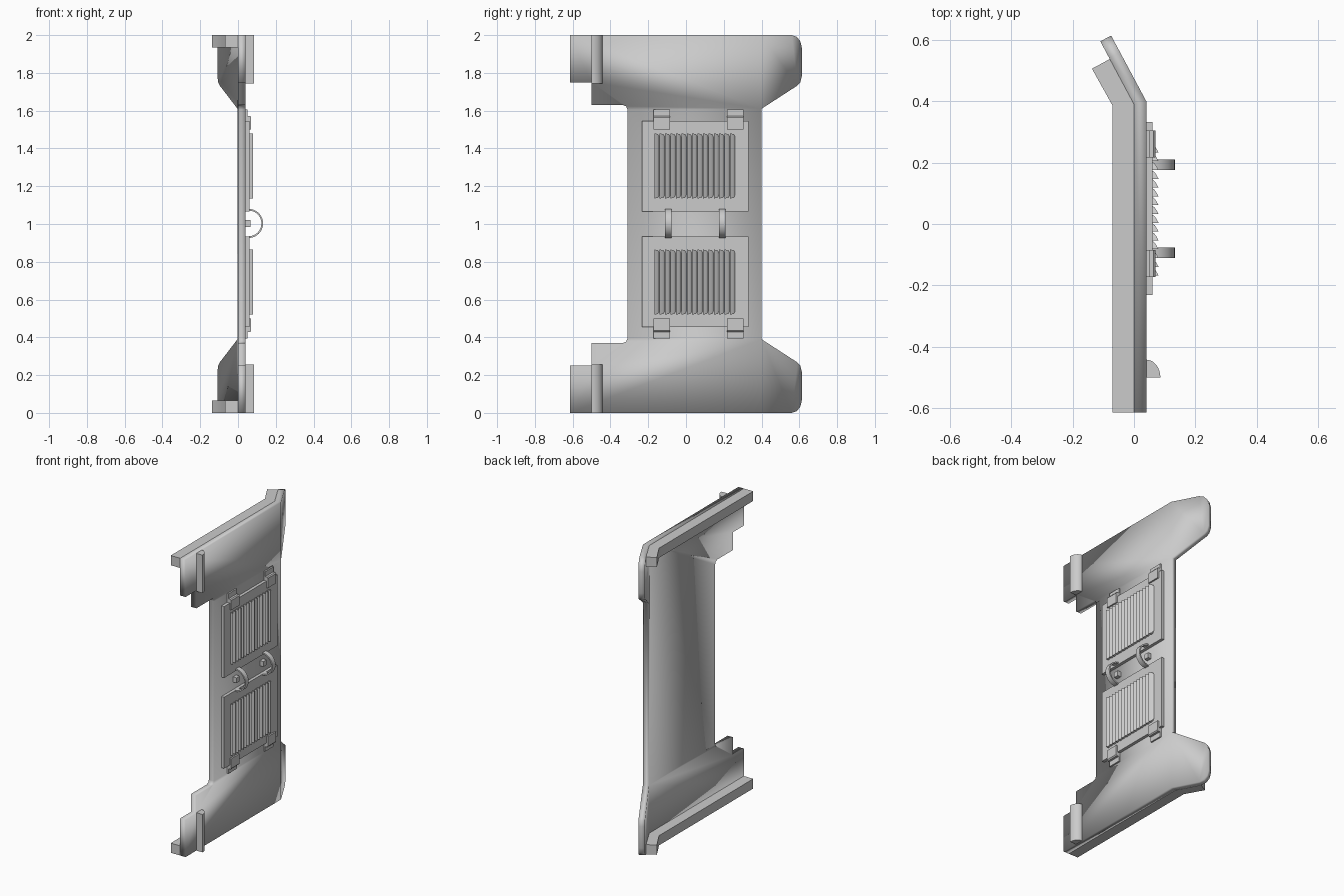
import bpy, bmesh
from math import sin, cos, pi, radians

cube = bpy.data.objects.get("Cube")
if cube:
    bpy.data.objects.remove(cube, do_unlink=True)

grey = bpy.data.materials.new("light_grey")
grey.use_nodes = True
grey.diffuse_color = (0.6, 0.6, 0.6, 1)
grey.node_tree.nodes["Principled BSDF"].inputs["Base Color"].default_value = (0.6, 0.6, 0.6, 1)


def finish(name, bm, fix_normals=True):
    bmesh.ops.remove_doubles(bm, verts=bm.verts, dist=0.0001)
    if fix_normals:
        bmesh.ops.recalc_face_normals(bm, faces=bm.faces)
    mesh = bpy.data.meshes.new(name)
    bm.to_mesh(mesh)
    bm.free()
    mesh.materials.append(grey)
    obj = bpy.data.objects.new(name, mesh)
    bpy.context.collection.objects.link(obj)
    return obj


def prism(name, points, axis, low, high):
    """Extrude a 2D profile along the named axis."""
    place = {"x": lambda a, b, t: (t, a, b),
             "y": lambda a, b, t: (a, t, b),
             "z": lambda a, b, t: (a, b, t)}[axis]
    bm = bmesh.new()
    ends = [[bm.verts.new(place(a, b, t)) for a, b in points] for t in (low, high)]
    bm.faces.new(ends[0])
    bm.faces.new(ends[1])
    for i in range(len(points)):
        j = (i + 1) % len(points)
        bm.faces.new((ends[0][i], ends[0][j], ends[1][j], ends[1][i]))
    return finish(name, bm)


def box(name, x, y, z):
    return prism(name, [(x[0], y[0]), (x[1], y[0]), (x[1], y[1]), (x[0], y[1])], "z", *z)


def flip(points):
    """Mirror a (something, z) outline about mid height."""
    return [(a, 2 - z) for a, z in reversed(points)]


FACE = 0.04          # outer surface of the plate
BEND = 0.4           # where the rear wings start to fold inward
SLOPE = 0.535

# Main plate with folded rear wings, drawn as a sheet and thickened
half = [(BEND, 1.61), (BEND, 2), (-0.615, 2), (-0.615, 1.75), (-0.5, 1.75), (-0.5, 1.63),
        (-0.335, 1.63), (-0.317, 1.623), (-0.31, 1.605)]
wing = [(BEND, 1.61), (0.59, 1.733), (0.605, 1.75), (0.614, 1.785), (0.614, 1.93),
        (0.606, 1.965), (0.588, 1.99), (0.56, 2), (BEND, 2)]
bm = bmesh.new()
for outline in (half + flip(half), wing, flip(wing)):
    bm.faces.new([bm.verts.new((FACE - SLOPE * max(0, y - BEND), y, z)) for y, z in outline])
plate = finish("main_plate", bm, False)
thick = plate.modifiers.new("thickness", "SOLIDIFY")
thick.thickness = 0.04
thick.offset = -1
thick.use_even_offset = True

# Inner flanges and rounded front clips at the top and bottom
flange = [(0, -0.615), (0, 0.39), (-0.078, 0.538), (-0.137, 0.506), (-0.07, 0.386), (-0.07, -0.615)]
clip = [(FACE, -0.5)] + [(FACE + 0.046 * cos(a), -0.5 + 0.058 * sin(a))
                         for a in [i * pi / 16 for i in range(9)]]
for end, (fz, cz) in {"lower": ((0, 0.065), (0, 0.255)),
                      "upper": ((1.935, 2), (1.745, 2))}.items():
    prism(end + "_flange", flange, "z", *fz)
    prism(end + "_clip", clip, "z", *cz)

# Hinge profile for the upper door
hinge = [(FACE, 1.5), (0.07, 1.5), (0.07, 1.565), (0.064, 1.572), (0.05, 1.572),
         (0.05, 1.605), (FACE, 1.605)]


def louvers(name, low, high, count=15):
    """Row of slanted slats, each sharp at the front and tapering to the rear."""
    bm = bmesh.new()
    pitch = 0.43 / count
    for i in range(count):
        y = -0.168 + i * pitch
        rings = []
        for y_off, x, inset in ((0, 0.08, 0), (0.5, 0.072, 0.003), (0.75, 0.067, 0.008), (0.92, 0.06, 0.018)):
            rings.append([bm.verts.new((px, y + y_off * pitch, z))
                          for px, z in ((x, low + inset), (x, high - inset),
                                        (0.058, high - inset), (0.058, low + inset))])
        bm.faces.new(rings[0])
        bm.faces.new(rings[-1])
        for r, s in zip(rings, rings[1:]):
            for k in range(4):
                m = (k + 1) % 4
                bm.faces.new((r[k], r[m], s[m], s[k]))
    return finish(name, bm)


# Two doors, each with louvers and a pair of hinges
for end, door, slats, profile in (("upper", (1.065, 1.545), (1.135, 1.48), hinge),
                                  ("lower", (0.455, 0.935), (0.52, 0.865), flip(hinge))):
    box(end + "_door", (FACE, 0.06), (-0.232, 0.332), door)
    louvers(end + "_louvers", *slats)
    for side, y in (("front", -0.172), ("rear", 0.217)):
        prism(f"{end}_{side}_hinge", profile, "y", y, y + 0.088)

# Curved latch handles bridging the doors
angles = [-pi / 2 + i * pi / 16 for i in range(17)]
arc = [[(0.056 + r * cos(a), 1.003 + r * sin(a)) for a in angles] for r in (0.077, 0.068)]
for side, y in (("front", -0.11), ("rear", 0.176)):
    prism(side + "_handle", arc[0] + arc[1][::-1], "y", y, y + 0.034)
    box(side + "_latch", (FACE, 0.066), (y, y + 0.034), (0.985, 1.02))

# Smooth the curves and the wing fold, keep other edges sharp
bpy.ops.object.select_all(action="DESELECT")
for obj in bpy.context.collection.objects:
    if obj.type == "MESH":
        obj.select_set(True)
bpy.context.view_layer.objects.active = plate
bpy.ops.object.shade_smooth_by_angle(angle=radians(30))
